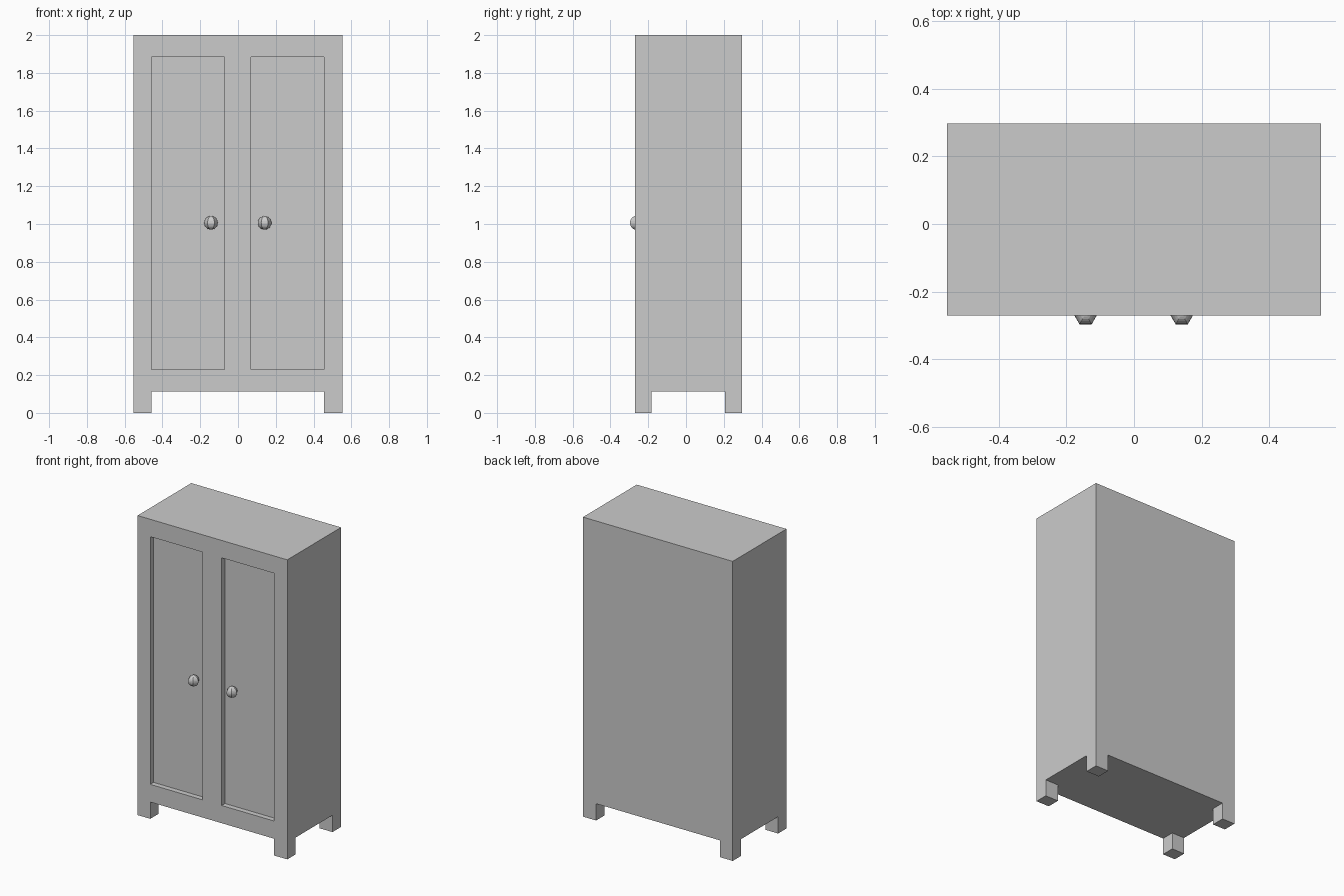
import bpy, bmesh, math
from mathutils import Vector, Matrix

if "Cube" in bpy.data.objects:
    bpy.data.objects.remove(bpy.data.objects["Cube"])

X0, X1 = -0.553, 0.553
Y0, Y1 = -0.27, 0.297
Z0, Z1 = 0.112, 2.0
LEG_Y = (-0.182, 0.207)
PANELS = ((-0.459, -0.072), (0.069, 0.456))
PANEL_Z = (0.23, 1.884)
DEPTH = 0.035


def finish(name, bm):
    bmesh.ops.recalc_face_normals(bm, faces=bm.faces)
    mesh = bpy.data.meshes.new(name)
    bm.to_mesh(mesh)
    bm.free()
    obj = bpy.data.objects.new(name, mesh)
    bpy.context.collection.objects.link(obj)
    return obj


def slice_at(bm, axis, value):
    co, no = Vector(), Vector()
    co[axis], no[axis] = value, 1
    bmesh.ops.bisect_plane(bm, geom=bm.verts[:] + bm.edges[:] + bm.faces[:],
                           plane_co=co, plane_no=no)


def push(bm, faces, offset):
    """Extrude separate faces, replacing the originals."""
    new = bmesh.ops.extrude_discrete_faces(bm, faces=faces)["faces"]
    verts = list({v for f in new for v in f.verts})
    bmesh.ops.translate(bm, verts=verts, vec=offset)


# Carcass block, sliced where legs and door panels begin
bm = bmesh.new()
size = Matrix.Diagonal((X1 - X0, Y1 - Y0, Z1 - Z0, 1))
centre = Matrix.Translation(((X0 + X1) / 2, (Y0 + Y1) / 2, (Z0 + Z1) / 2))
bmesh.ops.create_cube(bm, size=1, matrix=centre @ size)
for x in PANELS[0] + PANELS[1]:
    slice_at(bm, 0, x)
for y in LEG_Y:
    slice_at(bm, 1, y)
for z in PANEL_Z:
    slice_at(bm, 2, z)

# Recessed door panels on the front
bm.normal_update()
panels = []
for f in bm.faces:
    c = f.calc_center_median()
    if abs(c.y - Y0) < 0.001 and PANEL_Z[0] < c.z < PANEL_Z[1]:
        if any(a < c.x < b for a, b in PANELS):
            panels.append(f)
push(bm, panels, (0, DEPTH, 0))

# Four corner legs pulled down from the underside, in line with the door stiles
legs = []
for f in bm.faces:
    c = f.calc_center_median()
    if abs(c.z - Z0) < 0.001 and not LEG_Y[0] < c.y < LEG_Y[1]:
        if not PANELS[0][0] < c.x < PANELS[1][1]:
            legs.append(f)
push(bm, legs, (0, 0, -Z0))
finish("wardrobe_body", bm)

# Six-sided door knobs with a flat side facing forward
for name, x in (("left_knob", -0.143), ("right_knob", 0.141)):
    bm = bmesh.new()
    bmesh.ops.create_uvsphere(
        bm, u_segments=6, v_segments=12, radius=0.036,
        matrix=Matrix.Rotation(math.pi / 2, 4, "Z"))
    knob = finish(name, bm)
    knob.location = (x, -0.265, 1.006)
